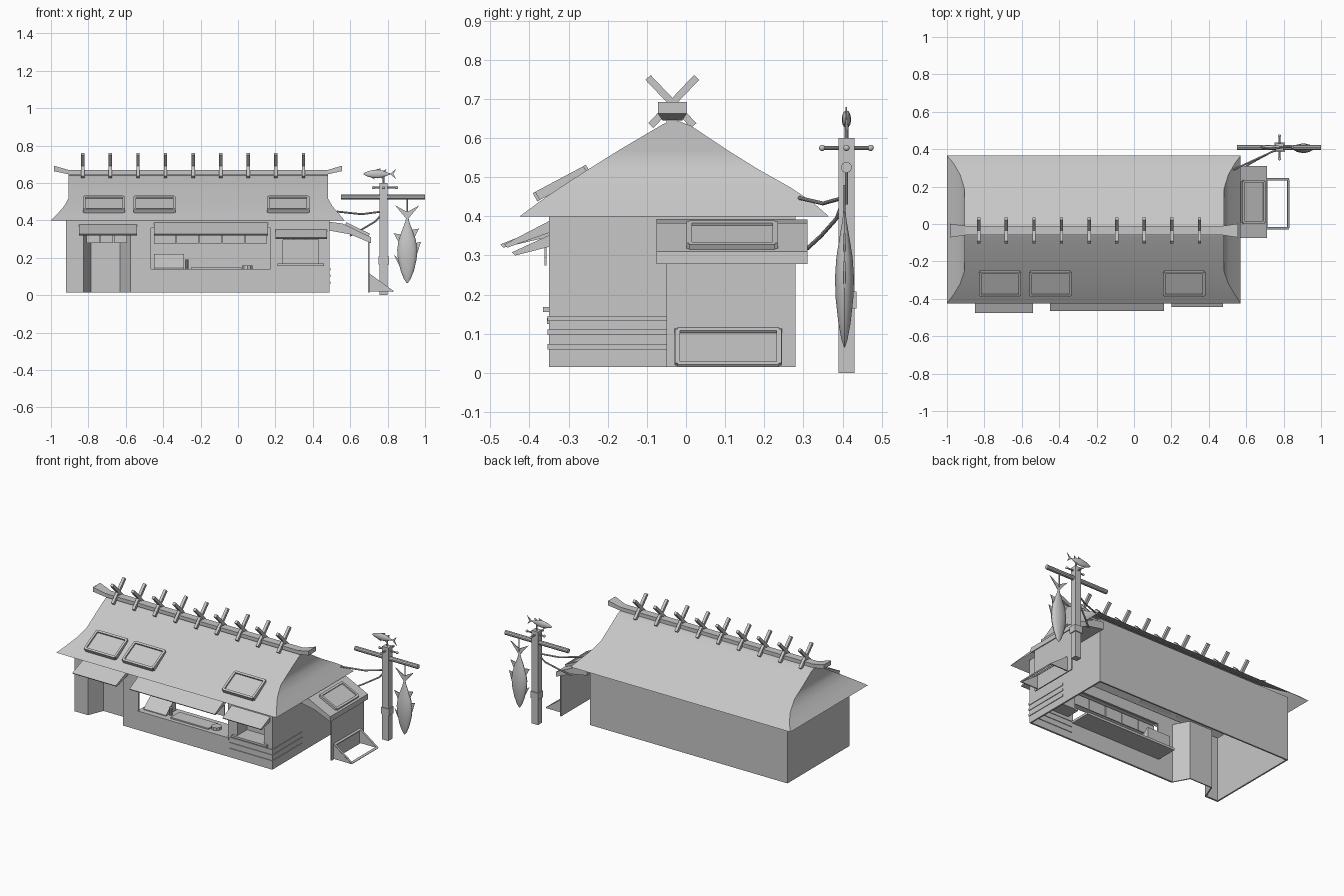
import bpy, bmesh, math
from mathutils import Vector, Matrix

cube = bpy.data.objects.get("Cube")
if cube:
    bpy.data.objects.remove(cube, do_unlink=True)

grey = bpy.data.materials.new("plain_grey")
grey.use_nodes = True
grey.diffuse_color = (0.57, 0.57, 0.57, 1)
grey.node_tree.nodes["Principled BSDF"].inputs["Base Color"].default_value = (0.57, 0.57, 0.57, 1)


def finish(name, bm, smooth=False):
    bmesh.ops.recalc_face_normals(bm, faces=bm.faces)
    me = bpy.data.meshes.new(name)
    bm.to_mesh(me)
    bm.free()
    me.materials.append(grey)
    ob = bpy.data.objects.new(name, me)
    bpy.context.collection.objects.link(ob)
    if smooth:
        bpy.ops.object.select_all(action='DESELECT')
        ob.select_set(True)
        bpy.context.view_layer.objects.active = ob
        bpy.ops.object.shade_smooth_by_angle(angle=math.radians(35))
    return ob


def boxes(name, items, matrix=Matrix()):
    """Boxes given by low and high corners, joined in one object."""
    bm = bmesh.new()
    for lo, hi in items:
        lo, hi = Vector(lo), Vector(hi)
        m = matrix @ Matrix.Translation((lo + hi) / 2) @ Matrix.Diagonal((*(hi - lo), 1))
        bmesh.ops.create_cube(bm, size=1, matrix=m)
    return finish(name, bm)


def prism(name, points, sweep):
    """Flat outline swept along a vector."""
    bm = bmesh.new()
    face = bm.faces.new([bm.verts.new(p) for p in points])
    new = bmesh.ops.extrude_face_region(bm, geom=[face])["geom"]
    bmesh.ops.translate(bm, verts=[v for v in new if isinstance(v, bmesh.types.BMVert)], vec=sweep)
    if not any(len(f.verts) == len(points) and f is face for f in bm.faces):
        bm.faces.new([v for v in bm.verts][:len(points)])
    return finish(name, bm)


def loft(name, rings, smooth=True):
    bm = bmesh.new()
    loops = [[bm.verts.new(p) for p in ring] for ring in rings]
    for a, b in zip(loops, loops[1:]):
        for i in range(len(a)):
            j = (i + 1) % len(a)
            bm.faces.new((a[i], a[j], b[j], b[i]))
    bm.faces.new(loops[-1])
    return finish(name, bm, smooth)


def aim(p, q):
    d = Vector(q) - Vector(p)
    rot = d.to_track_quat('Z', 'Y').to_matrix().to_4x4()
    return Matrix.Translation((Vector(p) + Vector(q)) / 2) @ rot, d.length


def rod(name, p, q, r):
    m, length = aim(p, q)
    bm = bmesh.new()
    bmesh.ops.create_cone(bm, cap_ends=True, segments=10, radius1=r, radius2=r, depth=length, matrix=m)
    return finish(name, bm, True)


def ball(name, p, r):
    bm = bmesh.new()
    bmesh.ops.create_uvsphere(bm, u_segments=12, v_segments=8, radius=r, matrix=Matrix.Translation(p))
    return finish(name, bm, True)


def frame(name, w, d, bar, h, matrix, pane=True):
    """Rectangular frame of four bars around a thin pane."""
    items = [((-w, s * d - bar / 2, -h), (w, s * d + bar / 2, h)) for s in (-1, 1)]
    items += [((s * w - bar / 2, -d, -h), (s * w + bar / 2, d, h)) for s in (-1, 1)]
    if pane:
        items.append(((-w, -d, -h), (w, d, h * 0.2)))
    return boxes(name, items, matrix)


# Walls, with openings left in the front
F, T, B = -0.35, 0.43, 0.015
openings = [(-0.825, -0.575, B, 0.335), (-0.465, 0.175, 0.13, 0.36), (0.24, 0.43, 0.16, 0.31)]
front, x = [], -0.92
for x0, x1, z0, z1 in openings:
    front.append(((x, F, B), (x0, F + 0.012, T)))
    front.append(((x0, F, z1), (x1, F + 0.012, T)))
    if z0 > B:
        front.append(((x0, F, B), (x1, F + 0.012, z0)))
    x = x1
front.append(((x, F, B), (0.49, F + 0.012, T)))
boxes("front_wall", front)
boxes("back_wall", [((-0.92, 0.27, B), (0.49, 0.28, T))])
boxes("left_wall", [((0.48, F, B), (0.49, 0.28, T))])
boxes("right_wall", [((-0.92, F, B), (-0.91, 0.28, T))])

# Sweeping hipped roof with upright gables
levels = [(0.40, -0.425, 0.365, -1.0, 0.57), (0.435, -0.378, 0.325, -0.965, 0.54),
          (0.475, -0.32, 0.265, -0.93, 0.505), (0.52, -0.25, 0.185, -0.905, 0.48),
          (0.57, -0.17, 0.105, -0.905, 0.48), (0.632, -0.065, 0.012, -0.905, 0.48),
          (0.642, -0.045, -0.015, -0.905, 0.48)]
loft("roof", [[(a, f, z), (b, f, z), (b, k, z), (a, k, z)] for z, f, k, a, b in levels])

# Ridge beam flaring upward at both ends
ridge = []
for x, w, lo, hi in [(-0.985, 0.037, 0.663, 0.692), (-0.9, 0.025, 0.645, 0.668),
                     (0.475, 0.025, 0.645, 0.668), (0.555, 0.037, 0.663, 0.692)]:
    ridge.append([(x, -0.035 - w, lo), (x, -0.035 + w, lo), (x, -0.035 + w, hi), (x, -0.035 - w, hi)])
loft("ridge_beam", ridge, False)
boxes("ridge_end_cap", [((-0.985, -0.07, 0.664), (-0.98, 0, 0.691))])
boxes("ridge_stem", [((-0.905, -0.05, 0.63), (0.48, -0.02, 0.65))])

# Crossed ridge poles
for i in range(9):
    x = -0.83 + i * 0.1475
    for s in (-1, 1):
        m, n = aim((x, -0.035 - s * 0.055, 0.632), (x, -0.035 + s * 0.062, 0.755))
        boxes("ridge_cross", [((-0.009, -0.009, -n / 2), (0.009, 0.009, n / 2))], m)

# Roof hatches
for x in (-0.717, -0.447, 0.268):
    m = Matrix.Translation((x, -0.318, 0.485)) @ Matrix.Rotation(math.radians(28), 4, 'X')
    frame("roof_hatch", 0.106, 0.07, 0.014, 0.012, m)

# Awnings and hanging cloth strips
for name, x0, x1, yo, zo, zi in [("door_awning", -0.85, -0.54, -0.475, 0.328, 0.378),
                                 ("counter_awning", -0.45, 0.16, -0.465, 0.328, 0.388),
                                 ("window_awning", 0.2, 0.475, -0.445, 0.308, 0.352)]:
    prism(name, [(x0, yo, zo), (x0, F, zi), (x0, F, zi - 0.03), (x0, yo + 0.008, zo - 0.008)], (x1 - x0, 0, 0))
for name, x0, x1, n, z0, z1 in [("door_cloth", -0.81, -0.59, 3, 0.28, 0.335),
                                ("counter_cloth", -0.45, 0.16, 5, 0.275, 0.345),
                                ("window_cloth", 0.24, 0.43, 3, 0.295, 0.32)]:
    s = (x1 - x0) / n
    boxes(name, [((x0 + i * s, F - 0.012, z0), (x0 + (i + 1) * s - 0.004, F - 0.007, z1)) for i in range(n)])

# Door recess with splayed sides
prism("door_recess", [(-0.825, F, B), (-0.785, -0.25, B), (-0.63, -0.25, B), (-0.575, F, B),
                      (-0.57, F + 0.005, B), (-0.625, -0.243, B), (-0.79, -0.243, B), (-0.83, F + 0.005, B)],
      (0, 0, 0.38))

# Serving counter and goods
boxes("counter", [((-0.47, F - 0.005, 0.125), (0.18, -0.2, 0.14))])
prism("display_tray", [(-0.45, -0.32, 0.145), (-0.45, -0.23, 0.22), (-0.45, -0.22, 0.22), (-0.45, -0.22, 0.14),
                       (-0.45, -0.32, 0.14)], (0.16, 0, 0))
rod("bottle", (-0.275, -0.29, 0.14), (-0.275, -0.29, 0.19), 0.01)
boxes("cutting_board", [((-0.25, -0.33, 0.14), (0.02, -0.24, 0.148))])
rod("bowl", (0.05, -0.29, 0.14), (0.05, -0.29, 0.158), 0.03)

# Side window box and wall slats
boxes("window_back", [((0.235, -0.25, 0.155), (0.435, -0.245, 0.315)), ((0.235, F, 0.155), (0.24, -0.25, 0.315)),
                      ((0.43, F, 0.155), (0.435, -0.25, 0.315))])
boxes("window_sill", [((0.21, F - 0.015, 0.155), (0.46, -0.25, 0.168))])
for z in (0.06, 0.097, 0.132):
    boxes("wall_slat", [((0.185, F - 0.004, z), (0.494, F + 0.016, z + 0.014)),
                        ((0.476, F - 0.004, z), (0.494, -0.05, z + 0.014))])

# Lean-to: panel, sloping roof with hatch, and low slanted bin
boxes("lean_to_panel", [((0.695, -0.05, B), (0.702, 0.28, 0.295))])
prism("lean_to_roof", [(0.49, -0.075, 0.392), (0.56, -0.075, 0.383), (0.71, -0.075, 0.31), (0.712, -0.075, 0.278),
                       (0.6, -0.075, 0.325), (0.49, -0.075, 0.345)], (0, 0.385, 0))
m = Matrix.Translation((0.638, 0.118, 0.35)) @ Matrix.Rotation(math.radians(26), 4, 'Y')
frame("lean_to_hatch", 0.063, 0.11, 0.014, 0.01, m)
m = Matrix.Translation((0.765, 0.108, 0.066)) @ Matrix.Rotation(math.radians(36), 4, 'Y')
frame("bin_frame", 0.074, 0.13, 0.013, 0.004, m, False)
for y in (-0.03, 0.238):
    prism("bin_side", [(0.7, y, 0.115), (0.7, y, 0.02), (0.83, y, 0.02)], (0, 0.007, 0))

# Pole with collar, crossbeam and pegs
PX, PY = 0.778, 0.41
boxes("pole", [((PX - 0.022, PY - 0.02, 0), (PX + 0.022, PY + 0.02, 0.6))])
boxes("pole_collar", [((PX - 0.028, PY - 0.024, 0.165), (PX + 0.028, PY + 0.026, 0.208))])
rod("crossbeam", (0.55, PY, 0.525), (1.0, PY, 0.525), 0.014)
for a in (0, math.pi / 2):
    d = Vector((math.sin(a), math.cos(a), 0)) * 0.062
    c = Vector((PX + 0.008 * math.sin(a), PY, 0.575))
    rod("peg", c - d, c + d, 0.005)
    for s in (-1, 1):
        ball("peg_knob", c + d * s, 0.008)
rod("fish_stand", (PX, PY, 0.59), (PX, PY, 0.65), 0.005)
rod("fish_line", (0.905, PY, 0.43), (0.905, PY, 0.525), 0.004)

# Wires from the house to the pole
for pts in ([(0.53, 0.29, 0.447), (0.66, 0.35, 0.433), (0.77, 0.4, 0.447)],
            [(0.6, 0.31, 0.318), (0.66, 0.345, 0.35), (0.735, 0.385, 0.395), (0.77, 0.4, 0.435)]):
    for p, q in zip(pts, pts[1:]):
        rod("wire", p, q, 0.005)


# Fish: nose at the origin, body along u, fins along v
def fish(name, nose, u, v, length, w, d):
    nose, u, v, side = Vector(nose), Vector(u), Vector(v), Vector((0, 1, 0))
    shape = [(0, 0.05), (0.06, 0.33), (0.18, 0.65), (0.35, 0.92), (0.5, 1), (0.65, 0.85),
             (0.8, 0.5), (0.92, 0.2), (1, 0.1)]
    ring = [i * math.tau / 14 for i in range(14)]
    loft(name + "_body", [[nose + u * t * length + v * math.cos(a) * r * w + side * math.sin(a) * r * d
                           for a in ring] for t, r in shape])
    fins = {"tail": [(0.95, 0), (1.17, -1.2), (1.07, 0), (1.17, 1.2)],
            "back_fin": [(0.4, 0.9), (0.62, 1.35), (0.6, 0.8)],
            "belly_fin": [(0.6, -0.8), (0.75, -1.35), (0.73, -0.6)],
            "rear_fin": [(0.68, 0.7), (0.82, 1.15), (0.8, 0.4)],
            "chest_fin": [(0.2, -0.6), (0.42, -1.3), (0.36, -0.8)]}
    for part, pts in fins.items():
        prism(name + "_" + part, [nose + u * t * length + v * s * w - side * 0.002 for t, s in pts], side * 0.004)


fish("hanging_fish", (0.905, 0.405, 0.065), (0, 0, 1), (1, 0, 0), 0.355, 0.054, 0.025)
fish("weathervane_fish", (0.67, PY, 0.648), (1, 0, 0), (0, 0, 1), 0.15, 0.023, 0.012)
